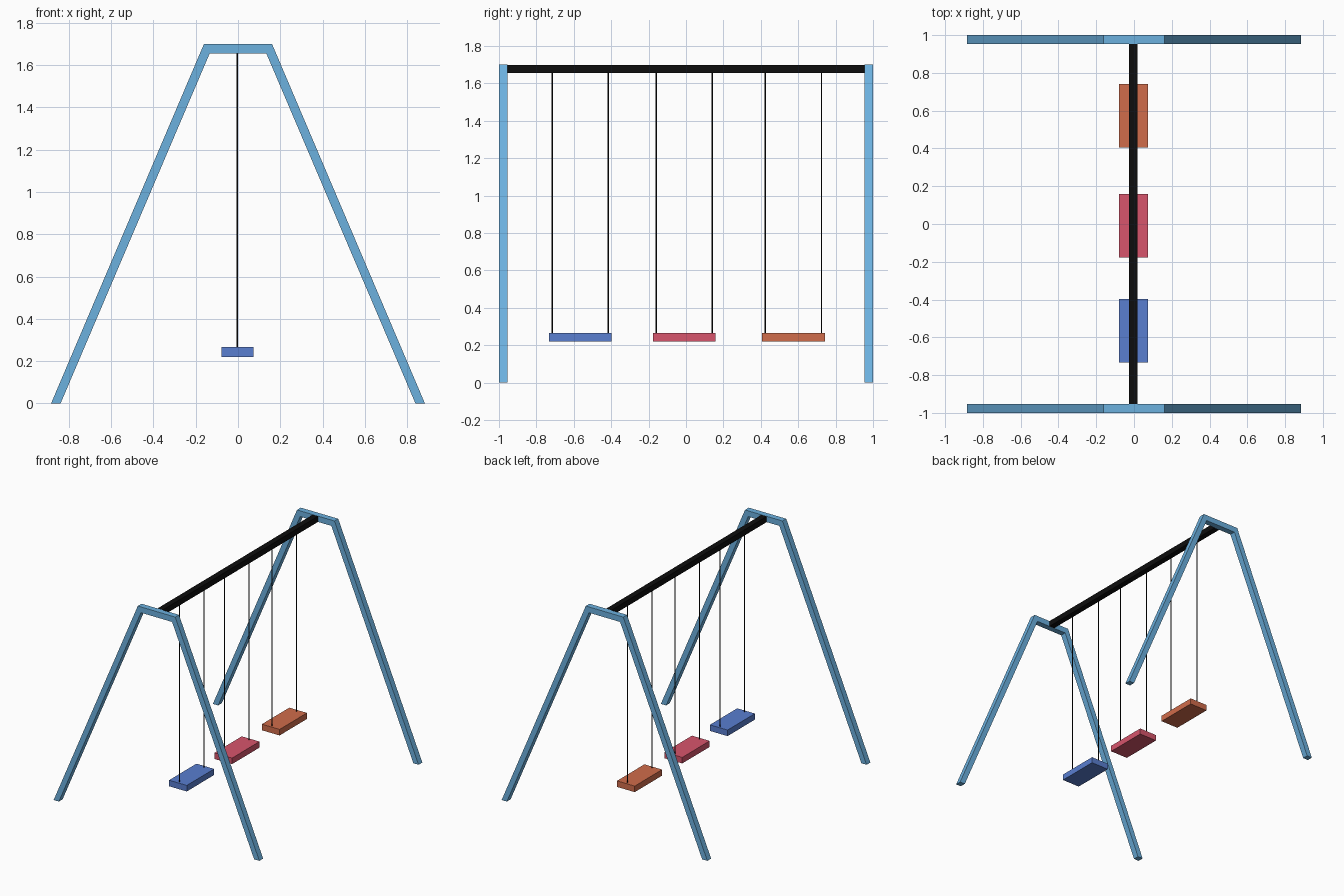
import bpy, bmesh
from mathutils import Matrix, Vector

if "Cube" in bpy.data.objects:
    bpy.data.objects.remove(bpy.data.objects["Cube"])

CX = -0.003  # centre line of the bar, ropes and seats


def material(name, rgb):
    mat = bpy.data.materials.new(name)
    mat.diffuse_color = (*rgb, 1)
    mat.use_nodes = True
    mat.node_tree.nodes["Principled BSDF"].inputs["Base Color"].default_value = mat.diffuse_color
    return mat


def finish(name, bm, mat):
    bmesh.ops.recalc_face_normals(bm, faces=bm.faces[:])
    mesh = bpy.data.meshes.new(name)
    bm.to_mesh(mesh)
    bm.free()
    mesh.materials.append(mat)
    obj = bpy.data.objects.new(name, mesh)
    bpy.context.collection.objects.link(obj)
    return obj


def box(name, lo, hi, mat):
    lo, hi = Vector(lo), Vector(hi)
    bm = bmesh.new()
    bmesh.ops.create_cube(bm, size=1, matrix=Matrix.Translation((lo + hi) / 2)
                          @ Matrix.Diagonal((*(hi - lo), 1)))
    return finish(name, bm, mat)


def rope(name, y, z0, z1, mat):
    bm = bmesh.new()
    bmesh.ops.create_cone(bm, cap_ends=True, segments=8, radius1=0.0035, radius2=0.0035,
                          depth=z1 - z0, matrix=Matrix.Translation((CX, y, (z0 + z1) / 2)))
    obj = finish(name, bm, mat)
    for poly in obj.data.polygons:
        poly.use_smooth = len(poly.vertices) == 4
    return obj


def end_frame(name, y0, y1, mat):
    # outer and inner outline of one leg and half the top, mirrored across x
    outer = [(0.884, 0), (0.161, 1.70)]
    inner = [(0.839, 0), (0.134, 1.655)]
    mirror = lambda pts: [(-x, z) for x, z in reversed(pts)]
    outer += mirror(outer)
    inner += mirror(inner)
    bm = bmesh.new()
    vo = [bm.verts.new((x, y0, z)) for x, z in outer]
    vi = [bm.verts.new((x, y0, z)) for x, z in inner]
    faces = [bm.faces.new((vo[i], vo[i + 1], vi[i + 1], vi[i])) for i in range(3)]
    result = bmesh.ops.extrude_face_region(bm, geom=faces, use_keep_orig=True)
    moved = [v for v in result["geom"] if isinstance(v, bmesh.types.BMVert)]
    bmesh.ops.translate(bm, verts=moved, vec=(0, y1 - y0, 0))
    return finish(name, bm, mat)


frame_blue = material("frame_blue", (0.15, 0.44, 0.74))
black = material("black", (0.004, 0.004, 0.004))

# A-shaped end frames and the top bar between them
end_frame("front_frame", -1.0, -0.954, frame_blue)
end_frame("back_frame", 0.954, 1.0, frame_blue)
box("top_bar", (CX - 0.0225, -0.954, 1.655), (CX + 0.0225, 0.954, 1.699), black)

# three swings, each a seat on two ropes
swings = [
    ("front", -0.565, (0.10, 0.21, 0.63)),
    ("middle", -0.009, (0.68, 0.09, 0.15)),
    ("back", 0.574, (0.63, 0.15, 0.07)),
]
for label, y, colour in swings:
    box(label + "_seat", (CX - 0.076, y - 0.168, 0.22), (CX + 0.076, y + 0.168, 0.267),
        material(label + "_seat_colour", colour))
    for side, dy in (("left", -0.15), ("right", 0.15)):
        rope(f"{label}_{side}_rope", y + dy, 0.265, 1.657, black)
